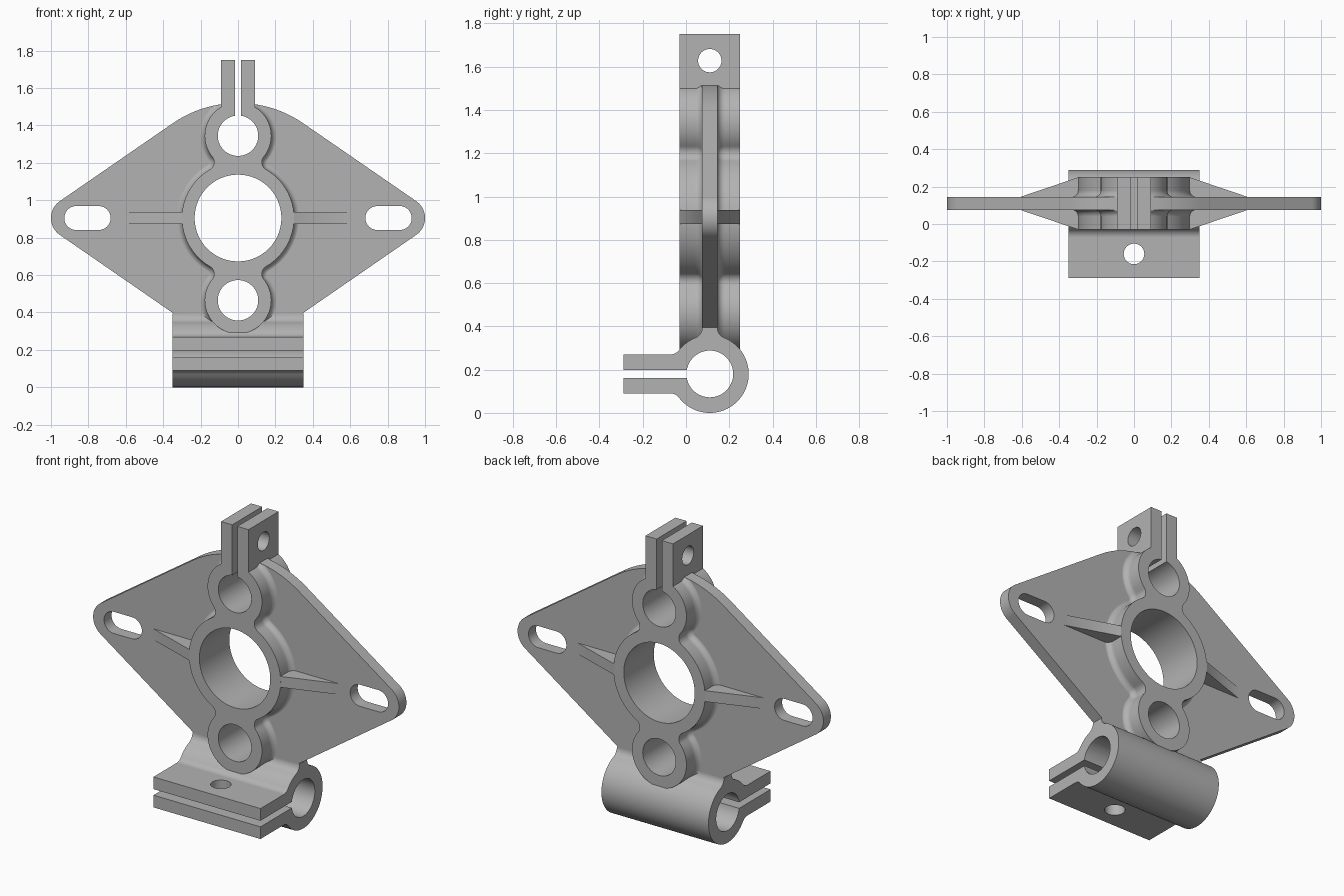
import bpy, bmesh
from math import sin, cos, atan2, acos, sqrt, pi, hypot

if "Cube" in bpy.data.objects:
    bpy.data.objects.remove(bpy.data.objects["Cube"])

MID_Y, HALF_PLATE, HALF_BOSS = 0.11, 0.035, 0.14
HUB_Z, PITCH = 0.905, 0.44            # main bore height, spacing of small bores
HUB_R, SMALL_R, NECK_R = 0.30, 0.178, 0.045
FILLET, CROWN_R = 0.035, 0.615
TUBE_Z, TUBE_R, BORE_R = 0.18, 0.18, 0.108

steel = bpy.data.materials.new("satin grey")
steel.use_nodes = True
steel.diffuse_color = (0.45, 0.45, 0.45, 1)
steel.node_tree.nodes["Principled BSDF"].inputs["Base Color"].default_value = (0.45, 0.45, 0.45, 1)


def arc(cx, cy, r, a0, a1, n=16):
    return [(cx + r * cos(a0 + (a1 - a0) * i / n), cy + r * sin(a0 + (a1 - a0) * i / n))
            for i in range(n + 1)]


def mirrored(half):
    """Close a right-hand half outline by reflecting it in x = 0."""
    return half + [(-x, z) for x, z in reversed(half) if abs(x) > 1e-5]


def loft(name, rings):
    bm = bmesh.new()
    loops = [[bm.verts.new(p) for p in ring] for ring in rings]
    n = len(loops[0])
    for a, b in zip(loops, loops[1:]):
        for i in range(n):
            bm.faces.new((a[i], a[(i + 1) % n], b[(i + 1) % n], b[i]))
    bm.faces.new(loops[0])
    bm.faces.new(loops[-1])
    bmesh.ops.remove_doubles(bm, verts=bm.verts, dist=1e-5)
    bmesh.ops.recalc_face_normals(bm, faces=bm.faces)
    mesh = bpy.data.meshes.new(name)
    bm.to_mesh(mesh)
    bm.free()
    mesh.materials.append(steel)
    obj = bpy.data.objects.new(name, mesh)
    bpy.context.scene.collection.objects.link(obj)
    return obj


def prism(name, pts, axis, lo, hi):
    place = {"x": lambda p, t: (t, p[0], p[1]),
             "y": lambda p, t: (p[0], t, p[1]),
             "z": lambda p, t: (p[0], p[1], t)}[axis]
    return loft(name, [[place(p, t) for p in pts] for t in (lo, hi)])


def rect(x0, y0, x1, y1):
    return [(x0, y0), (x1, y0), (x1, y1), (x0, y1)]


def disc(cx, cy, r, n=64):
    return arc(cx, cy, r, 0, 2 * pi, n)[:-1]


front, back = MID_Y - HALF_BOSS, MID_Y + HALF_BOSS

# Diamond plate with rounded tips and crown
TIP_X, TIP_R = 0.89, 0.11
slope = acos((CROWN_R - TIP_R) / TIP_X)
half = [(0, 0.3), (0.345, 0.3), (0.345, 0.395)]
half += arc(TIP_X, HUB_Z, TIP_R, -slope, slope, 24)
half += arc(0, HUB_Z, CROWN_R, slope, pi / 2, 16)
body = prism("flange_bracket", mirrored(half), "y", MID_Y - HALF_PLATE, MID_Y + HALF_PLATE)

# Three-ring boss, flared into the plate
d1, d2 = HUB_R + NECK_R, SMALL_R + NECK_R
neck_z = (PITCH ** 2 + d1 ** 2 - d2 ** 2) / (2 * PITCH)
neck_x = sqrt(d1 ** 2 - neck_z ** 2)
hub_a, small_a = atan2(neck_z, neck_x), atan2(PITCH - neck_z, neck_x)


def boss_ring(y, grow):
    pts = arc(0, HUB_Z - PITCH, SMALL_R + grow, -pi / 2, small_a, 24)
    pts += arc(neck_x, HUB_Z - neck_z, NECK_R - grow, pi + small_a, pi - hub_a, 10)
    pts += arc(0, HUB_Z, HUB_R + grow, -hub_a, hub_a, 24)
    pts += arc(neck_x, HUB_Z + neck_z, NECK_R - grow, pi + hub_a, pi - small_a, 10)
    pts += arc(0, HUB_Z + PITCH, SMALL_R + grow, -small_a, pi / 2, 24)
    ring = []
    for x, z in mirrored(pts):
        # keep the flare inside the crown of the plate
        k = min(1, (CROWN_R - 0.001) / hypot(x, z - HUB_Z)) if grow and z > HUB_Z else 1
        ring.append((x * k, y, HUB_Z + (z - HUB_Z) * k))
    return ring


steps = [(FILLET * (1 - cos(t)), HALF_PLATE - 0.001 + FILLET * (1 - sin(t)))
         for t in (i * pi / 16 for i in range(9))]
levels = [(0, HALF_BOSS)] + steps
rings = [boss_ring(MID_Y - h, g) for g, h in levels]
rings += [boss_ring(MID_Y + h, g) for g, h in reversed(levels)]
adds = [loft("boss", rings)]

# Upper clamp ears, split later by the slit
adds.append(prism("ears", rect(-0.09, HUB_Z + PITCH + 0.05, 0.09, 1.75), "y", front, back))

# Tapered side ribs
for s in (-1, 1):
    side = [(0.27, 0.1), (0.297, HALF_BOSS), (0.61, HALF_PLATE - 0.001)]
    pts = [(s * x, MID_Y + y) for x, y in side] + [(s * x, MID_Y - y) for x, y in reversed(side)]
    adds.append(prism("rib", pts, "z", 0.873, 0.938))

# Lower tube clamp: tabs, tube and fillets up to the plate
ROUND, TAB = 0.05, 0.09
reach = TUBE_R + ROUND
tab_y = sqrt(reach ** 2 - (TAB + ROUND) ** 2)
tab_a = atan2(TAB + ROUND, tab_y)
web = HALF_PLATE + ROUND
web_z = sqrt(reach ** 2 - web ** 2)
web_a = atan2(web_z, web)
pts = [(-0.29, TUBE_Z - TAB)]
pts += arc(MID_Y - tab_y, TUBE_Z - TAB - ROUND, ROUND, pi / 2, tab_a, 8)
pts += arc(MID_Y, TUBE_Z, TUBE_R, pi + tab_a, 2 * pi + web_a, 48)
pts += arc(MID_Y + web, TUBE_Z + web_z, ROUND, pi + web_a, pi, 8)
pts += arc(MID_Y - web, TUBE_Z + web_z, ROUND, 0, -web_a, 8)
pts += arc(MID_Y, TUBE_Z, TUBE_R, pi - web_a, pi - tab_a, 16)
pts += arc(MID_Y - tab_y, TUBE_Z + TAB + ROUND, ROUND, -tab_a, -pi / 2, 8)
pts += [(-0.29, TUBE_Z + TAB)]
adds.append(prism("tube_clamp", pts, "x", -0.35, 0.35))

# Bores, slits, slots and bolt holes
cuts = [prism("bore", disc(0, z, r), "y", -0.2, 0.5)
        for z, r in ((HUB_Z, 0.232), (HUB_Z - PITCH, BORE_R), (HUB_Z + PITCH, BORE_R))]
cuts.append(prism("ear_slit", rect(-0.017, HUB_Z + PITCH, 0.017, 1.9), "y", -0.2, 0.5))
cuts.append(prism("ear_hole", disc(MID_Y, 1.628, 0.054, 40), "x", -0.3, 0.3))
cuts.append(prism("tube_bore", disc(MID_Y, TUBE_Z, BORE_R), "x", -0.5, 0.5))
cuts.append(prism("tab_slit", rect(-0.4, TUBE_Z - 0.018, MID_Y, TUBE_Z + 0.018), "x", -0.5, 0.5))
cuts.append(prism("tab_hole", disc(0, -0.16, 0.055, 40), "z", 0.03, 0.31))
for s in (-1, 1):
    slot = arc(0.865, HUB_Z, 0.064, -pi / 2, pi / 2) + arc(0.745, HUB_Z, 0.064, pi / 2, 1.5 * pi)
    cuts.append(prism("slot", [(s * x, z) for x, z in slot], "y", -0.2, 0.5))

# Weld the parts, then cut
bpy.ops.object.select_all(action="DESELECT")
bpy.context.view_layer.objects.active = body
body.select_set(True)
for tools, op in ((adds, "UNION"), (cuts, "DIFFERENCE")):
    for tool in tools:
        mod = body.modifiers.new(tool.name, "BOOLEAN")
        mod.operation, mod.solver, mod.object = op, "EXACT", tool
        bpy.ops.object.modifier_apply(modifier=mod.name)
        bpy.data.objects.remove(tool)

# Smooth curves, crisp edges, flat faces kept flat
bpy.ops.object.shade_smooth_by_angle(angle=0.5)
normals = body.modifiers.new("flat_faces", "WEIGHTED_NORMAL")
normals.keep_sharp = True
normals.weight = 100
